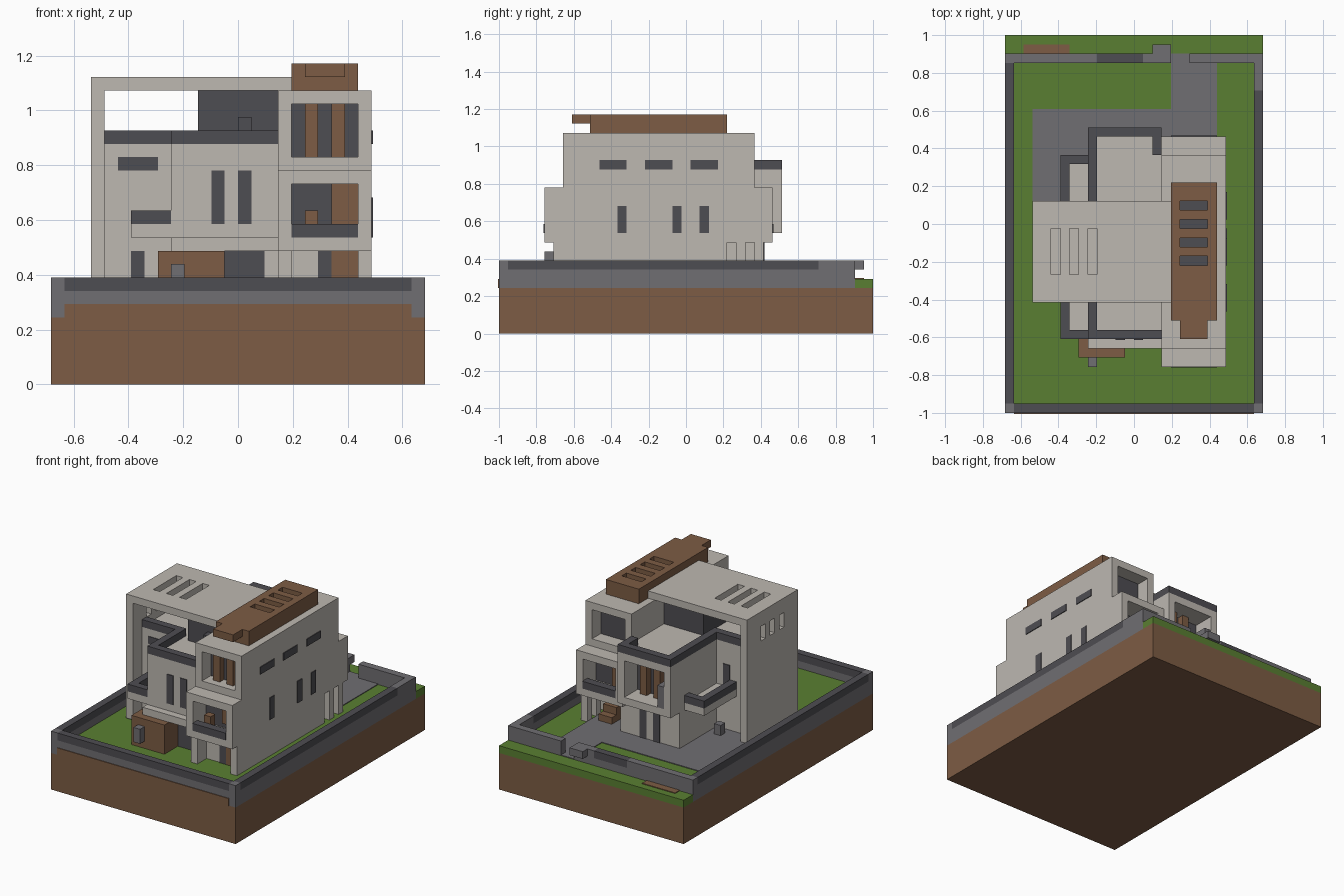
import bpy
import bmesh
from mathutils import Vector

UNIT = 2 / 41                       # the model sits on a regular grid
ORIGIN = Vector((14, 20.5, 0))
THIN = 0.1                          # plate thickness in grid units

if "Cube" in bpy.data.objects:
    bpy.data.objects.remove(bpy.data.objects["Cube"], do_unlink=True)


def material(name, *rgb):
    mat = bpy.data.materials.new(name)
    mat.use_nodes = True
    mat.diffuse_color = (*rgb, 1)
    mat.node_tree.nodes["Principled BSDF"].inputs["Base Color"].default_value = (*rgb, 1)
    return mat


cream = material("cream plaster", .51, .48, .44)
brown = material("brown timber and soil", .205, .107, .058)
dark = material("dark slate", .076, .074, .084)
gray = material("gray stone", .162, .156, .168)
green = material("lawn green", .102, .212, .032)


def box(name, mat, *ranges):
    """Box from x, y and z ranges in grid units."""
    low, high = zip(*ranges)
    low, high = Vector(low) - ORIGIN, Vector(high) - ORIGIN
    bm = bmesh.new()
    bmesh.ops.create_cube(bm, size=1)
    for vert in bm.verts:
        vert.co = [UNIT * (a if c < 0 else b) for c, a, b in zip(vert.co, low, high)]
    mesh = bpy.data.meshes.new(name)
    bm.to_mesh(mesh)
    bm.free()
    mesh.materials.append(mat)
    obj = bpy.data.objects.new(name, mesh)
    bpy.context.collection.objects.link(obj)
    return obj


def carve(target, *ranges):
    """Cut a box-shaped opening out of the target."""
    cutter = box("cutter", target.data.materials[0], *ranges)
    cutter.hide_render = True
    mod = target.modifiers.new("opening", 'BOOLEAN')
    mod.operation, mod.solver, mod.object = 'DIFFERENCE', 'EXACT', cutter
    graph = bpy.context.evaluated_depsgraph_get()
    mesh = bpy.data.meshes.new_from_object(target.evaluated_get(graph))
    target.modifiers.clear()
    target.data = mesh
    bpy.data.objects.remove(cutter, do_unlink=True)


def front_plate(name, mat, x, y, z):
    box(name, mat, x, (y - THIN, y), z)


def back_plate(name, mat, x, y, z):
    box(name, mat, x, (y, y + THIN), z)


def floor_plate(name, mat, x, y, z):
    box(name, mat, x, y, (z, z + THIN))


# Plot: soil, lawn, paving
box("soil_base", brown, (0, 28), (0, 41), (0, 5))
box("lawn", green, (1, 27), (1, 39), (5, 6))
box("back_verge", green, (0, 28), (39, 41), (5, 6))
floor_plate("patio_paving", gray, (3, 23), (12, 33), 6)
floor_plate("driveway", gray, (18, 23), (33, 39), 6)
floor_plate("verge_soil_patch", brown, (2, 7), (39, 40), 6)
front_plate("front_soil_facing", brown, (1, 27), 0, (5, 6))

# Boundary wall with dark coping
LOW, COPING = (5, 7), (7, 8)
for side, x, coping_end in (("left", (27, 28), 35), ("right", (0, 1), 38)):
    box(side + "_boundary_wall", gray, x, (0, 39), LOW)
    box(side + "_wall_front_corner", gray, x, (0, 1), COPING)
    box(side + "_wall_coping", dark, x, (1, coping_end), COPING)
    box(side + "_wall_back_corner", gray, x, (coping_end, 39), COPING)
box("front_boundary_wall", gray, (1, 27), (0, 1), LOW)
box("front_wall_coping", dark, (1, 27), (0, 1), COPING)
box("back_boundary_wall", gray, (1, 18), (38, 39), LOW)
for name, mat, x in (("back_wall_top_right", gray, (1, 10)), ("back_wall_coping", dark, (10, 15)),
                     ("back_wall_top_middle", gray, (15, 18))):
    box(name, mat, x, (38, 39), COPING)
box("back_gate_wall", gray, (20, 27), (38, 39), (5, 8))
box("letter_box", gray, (16, 18), (39, 40), COPING)

# Tower: three stacked storeys
TOWER, WINDOW = (17, 24), (18, 23)
ground = box("tower_ground_floor", cream, TOWER, (6, 25), (6, 10))
carve(ground, WINDOW, (5, 8), (5, 9.99))
middle = box("tower_middle_floor", cream, TOWER, (5, 30), (10, 16))
carve(middle, WINDOW, (4, 8), (11, 15))
carve(middle, WINDOW, (27, 31), (11, 15))
upper = box("tower_upper_floor", cream, TOWER, (7, 28), (16, 22))
carve(upper, WINDOW, (6, 9), (17, 21))
carve(upper, WINDOW, (26, 29), (17, 21))

front_plate("ground_door_glass", dark, (20, 21), 8, (6, 10))
front_plate("ground_door_timber", brown, (21, 23), 8, (6, 10))
front_plate("balcony_glass", dark, WINDOW, 8, (11, 15))
box("balcony_timber_screen", brown, (21, 23), (7, 8), (12, 15))
box("balcony_stool", brown, (19, 20), (6, 7), (11, 13))
box("balcony_rail", dark, WINDOW, (5 - THIN, 6), (11, 12))
back_plate("back_balcony_glass", dark, WINDOW, 27, (11, 15))
box("back_balcony_timber", brown, (18, 20), (27, 28), (11, 15))
box("back_balcony_rail", dark, WINDOW, (29, 30 + THIN), (11, 12))
front_plate("upper_glass", dark, WINDOW, 9, (17, 21))
for x in (19, 21):
    box("upper_timber_fin", brown, (x, x + 1), (8, 9), (17, 21))
back_plate("upper_back_glass", dark, WINDOW, 26, (17, 21))

# Carport pillars and bench at the back
for x in (17, 23):
    for y in (26, 28):
        box("carport_pillar", cream, (x, x + 1), (y, y + 1), (6, 10))
box("bench_seat", brown, (20, 22), (26, 28), (6, 7))
box("bench_back", brown, (20, 22), (26, 27), (7, 8))

# Tower side windows
SIDE = (24, 24 + THIN)
for y in (11, 16, 21):
    box("side_strip_window", dark, SIDE, (y, y + 3), (18, 19))
for y in (13, 19, 22):
    box("side_slit_window", dark, SIDE, (y, y + 1), (11, 14))

# Timber skylight housing on the tower roof
skylight = box("skylight_housing", brown, WINDOW, (10, 25), (22, 24))
for y in (16, 18, 20, 22):
    carve(skylight, (19, 22), (y, y + 1), (23, 25))
    floor_plate("skylight_glass", dark, (19, 22), (y, y + 1), 23)
box("skylight_visor", brown, (19, 22), (8, 10), (23, 24))

# Main volume with roof terrace
MAIN = (9, 17)
box("main_ground_floor", cream, MAIN, (9, 29), (6, 11))
main = box("main_upper_floor", cream, MAIN, (8, 31), (11, 18))
carve(main, (10, 16), (28, 32), (12, 17))
back_plate("back_room_glass", dark, (10, 16), 28, (12, 17))
for x in (12, 14):
    box("back_room_timber_fin", brown, (x, x + 1), (28, 29), (12, 17))
box("back_room_planter", gray, (10, 11), (29, 31), (12, 15))
for x in (12, 14):
    front_plate("main_slit_window", dark, (x, x + 1), 8, (12, 16))
    back_plate("back_ground_window", dark, (x, x + 1), 29, (6, 10))
box("entrance_canopy", cream, MAIN, (7, 8), (10, 11))
box("entrance_timber_wall", brown, (8, 13), (6, 9), (6, 10))
front_plate("entrance_glass", dark, (13, 16), 9, (6, 10))
box("entrance_post_box", gray, (9, 10), (5, 6), (7, 9))

# Side wing under the portal frame
box("side_wing", cream, (4, 9), (14, 21), (6, 18))
front_plate("wing_strip_window", dark, (5, 8), 14, (16, 17))
front_plate("wing_ground_window", dark, (6, 7), 14, (6, 10))
back_plate("wing_slit_window", dark, (7, 8), 21, (12, 15))
box("garden_stool", gray, (7, 8), (22, 23), (6, 7.5))

# Dark parapets of the terrace
for x, y in (((9, 17), (8, 9)), ((9, 10), (9, 14)), ((4, 10), (14, 15)), ((4, 10), (20, 21)),
             ((9, 10), (21, 30)), ((9, 17), (30, 31)), ((16, 17), (28, 30))):
    box("terrace_parapet", dark, x, y, (18, 19))

# Side balconies, front and back
for name, start, end, rail in (("front", 8, 14, 8), ("back", 21, 28, 27)):
    box(name + "_side_balcony", cream, (6, 9), (start, end), (11, 12))
    box(name + "_side_rail", dark, (6, 7), (start, end), (12, 13))
    box(name + "_end_rail", dark, (7, 9), (rail, rail + 1), (12, 13))

# Portal frame and dark glazed roof room
box("roof_room", dark, (11, 17), (14, 21), (18, 22))
box("terrace_seat", dark, (14, 15), (13, 14), (18, 20))
roof = box("portal_roof", cream, (3, 18), (12, 23), (22, 23))
for x in (5, 7, 9):
    carve(roof, (x, x + 1), (15, 20), (21, 24))
wall = box("portal_wall", cream, (3, 4), (12, 23), (6, 22))
for y in (15, 17, 19):
    carve(wall, (2, 5), (y, y + 1), (19, 21))
